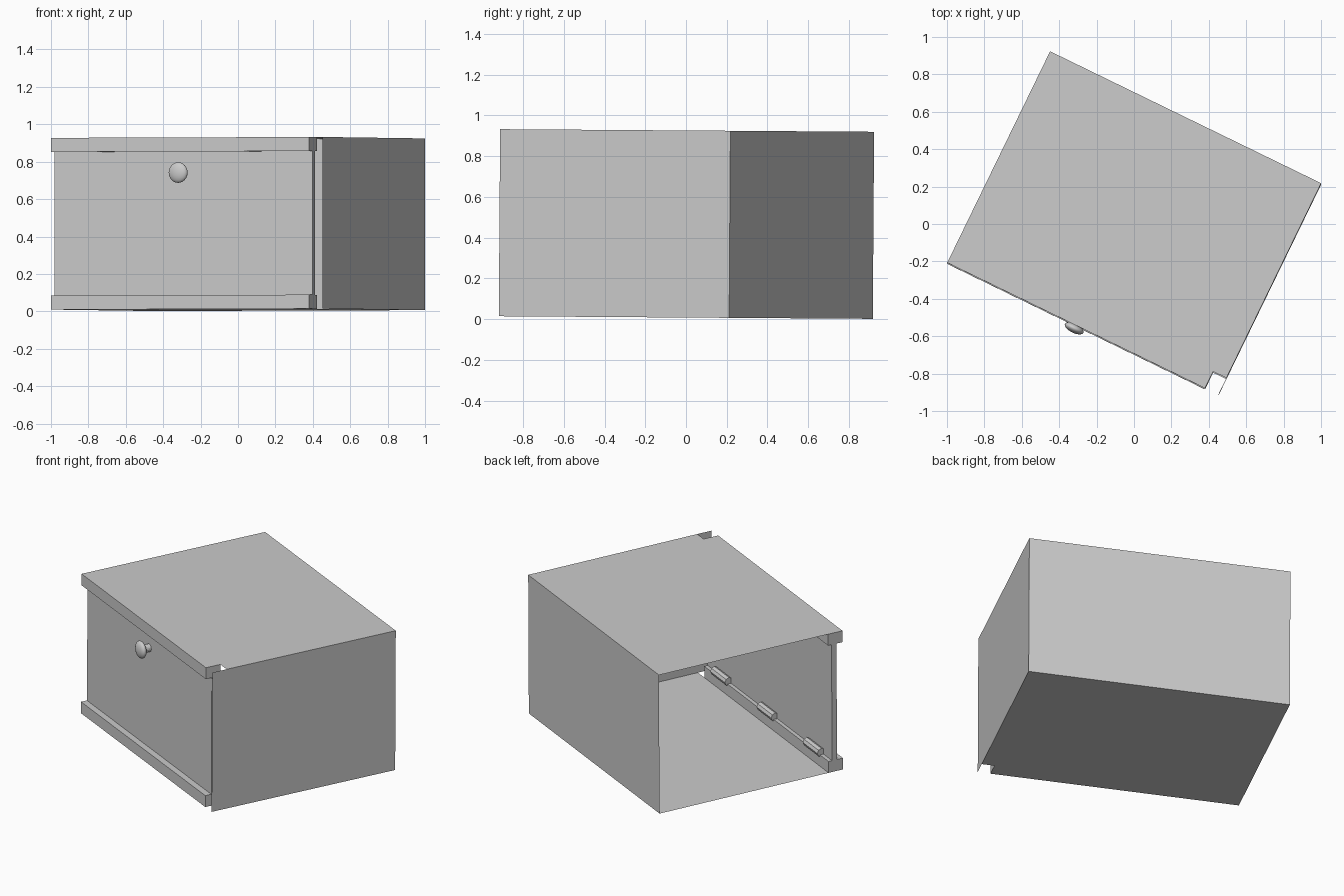
import bpy, bmesh, math
from mathutils import Matrix, Vector

if "Cube" in bpy.data.objects:
    bpy.data.objects.remove(bpy.data.objects["Cube"])

grey = bpy.data.materials.new("plain_grey")
grey.diffuse_color = (0.6, 0.6, 0.6, 1)
grey.use_nodes = True
grey.node_tree.nodes["Principled BSDF"].inputs["Base Color"].default_value = grey.diffuse_color

# Whole cabinet is turned about z and leans very slightly
PLACE = (Matrix.Translation((0, 0, 0.467)) @ Matrix.Rotation(math.radians(-0.4), 4, 'X')
         @ Matrix.Rotation(math.radians(-25.95), 4, 'Z') @ Matrix.Translation((0, 0, -0.459)))
L, R, F, B, H = -0.806, 0.806, -0.626, 0.631, 0.918   # cabinet limits
RAIL_R, RAIL_B, RAIL_H = 0.727, -0.527, 0.075         # sliding rail limits


def finish(name, bm):
    bm.transform(PLACE)
    mesh = bpy.data.meshes.new(name)
    bm.to_mesh(mesh)
    bm.free()
    mesh.materials.append(grey)
    obj = bpy.data.objects.new(name, mesh)
    bpy.context.collection.objects.link(obj)
    return obj


def box(name, lo, hi):
    bm = bmesh.new()
    lo, hi = Vector(lo), Vector(hi)
    bmesh.ops.create_cube(bm, size=1, matrix=Matrix.Translation((lo + hi) / 2)
                          @ Matrix.Diagonal((*(hi - lo), 1)))
    return finish(name, bm)


def sheet(name, *corners):
    bm = bmesh.new()
    bm.faces.new([bm.verts.new(c) for c in corners])
    return finish(name, bm)


def cylinder(name, center, radius, depth, sides, axis):
    bm = bmesh.new()
    bmesh.ops.create_cone(bm, cap_ends=True, segments=sides, radius1=radius, radius2=radius,
                          depth=depth, matrix=Matrix.Translation(center)
                          @ Matrix.Rotation(math.pi / 2, 4, axis))
    return finish(name, bm)


# Thin shell: floor, top, back and right side; the left end is open
sheet("floor", (L, RAIL_B, 0), (L, B, 0), (R, B, 0), (R, RAIL_B, 0))
sheet("top", (L, RAIL_B, H), (R, RAIL_B, H), (R, B, H), (L, B, H))
sheet("back_wall", (R, B, 0), (L, B, 0), (L, B, H), (R, B, H))
sheet("right_wall", (R, F, 0), (R, B, 0), (R, B, H), (R, F, H))

# Rails above and below the door
box("bottom_rail", (L, F, 0), (RAIL_R, RAIL_B, RAIL_H))
box("top_rail", (L, F, H - RAIL_H), (RAIL_R, RAIL_B, H))

# Door panel between the rails
box("door_panel", (L, -0.585, RAIL_H), (RAIL_R, -0.551, H - RAIL_H))

# Rollers along the inside foot of the door
for i, x in enumerate((-0.61, -0.04, 0.53)):
    cylinder(f"roller_{i + 1}", (x, -0.537, 0.088), 0.028, 0.18, 8, 'Y')

# Door knob: stem and flattened head
cylinder("knob_stem", (-0.043, -0.61, 0.73), 0.025, 0.06, 16, 'X')
bm = bmesh.new()
bmesh.ops.create_uvsphere(bm, u_segments=24, v_segments=12, radius=0.055,
                          matrix=Matrix.Translation((-0.043, -0.643, 0.73))
                          @ Matrix.Diagonal((1, 0.45, 1, 1)))
head = finish("knob_head", bm)
for p in head.data.polygons:
    p.use_smooth = True
